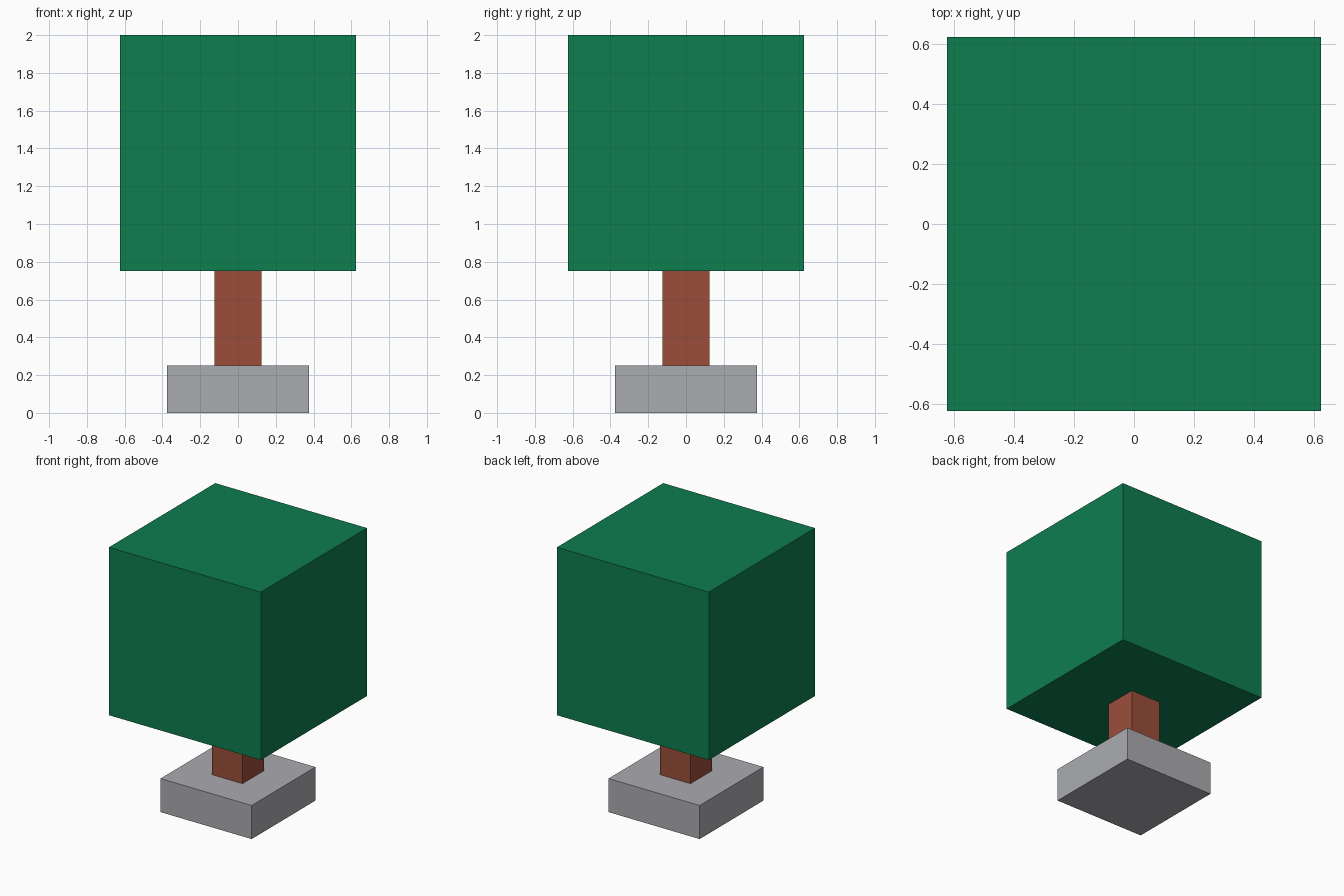
import bpy

if "Cube" in bpy.data.objects:
    bpy.data.objects.remove(bpy.data.objects["Cube"])


def material(name, rgb):
    mat = bpy.data.materials.new(name)
    mat.diffuse_color = (*rgb, 1.0)
    mat.use_nodes = True
    mat.node_tree.nodes["Principled BSDF"].inputs["Base Color"].default_value = mat.diffuse_color
    return mat


def block(name, width, z0, z1, mat):
    """Square block centred on the z axis, from height z0 to z1."""
    bpy.ops.mesh.primitive_cube_add(size=1, location=(0, 0, (z0 + z1) / 2))
    obj = bpy.context.object
    obj.name = name
    obj.scale = (width, width, z1 - z0)
    bpy.ops.object.transform_apply(location=False, rotation=False, scale=True)
    obj.data.materials.append(mat)
    return obj


# Stone base, trunk and cubic foliage, stacked
block("base", 0.75, 0.0, 0.25, material("grey stone", (0.41, 0.412, 0.434)))
block("trunk", 0.25, 0.25, 0.75, material("brown bark", (0.328, 0.076, 0.042)))
block("foliage", 1.25, 0.75, 2.0, material("green leaves", (0.0044, 0.205, 0.078)))
